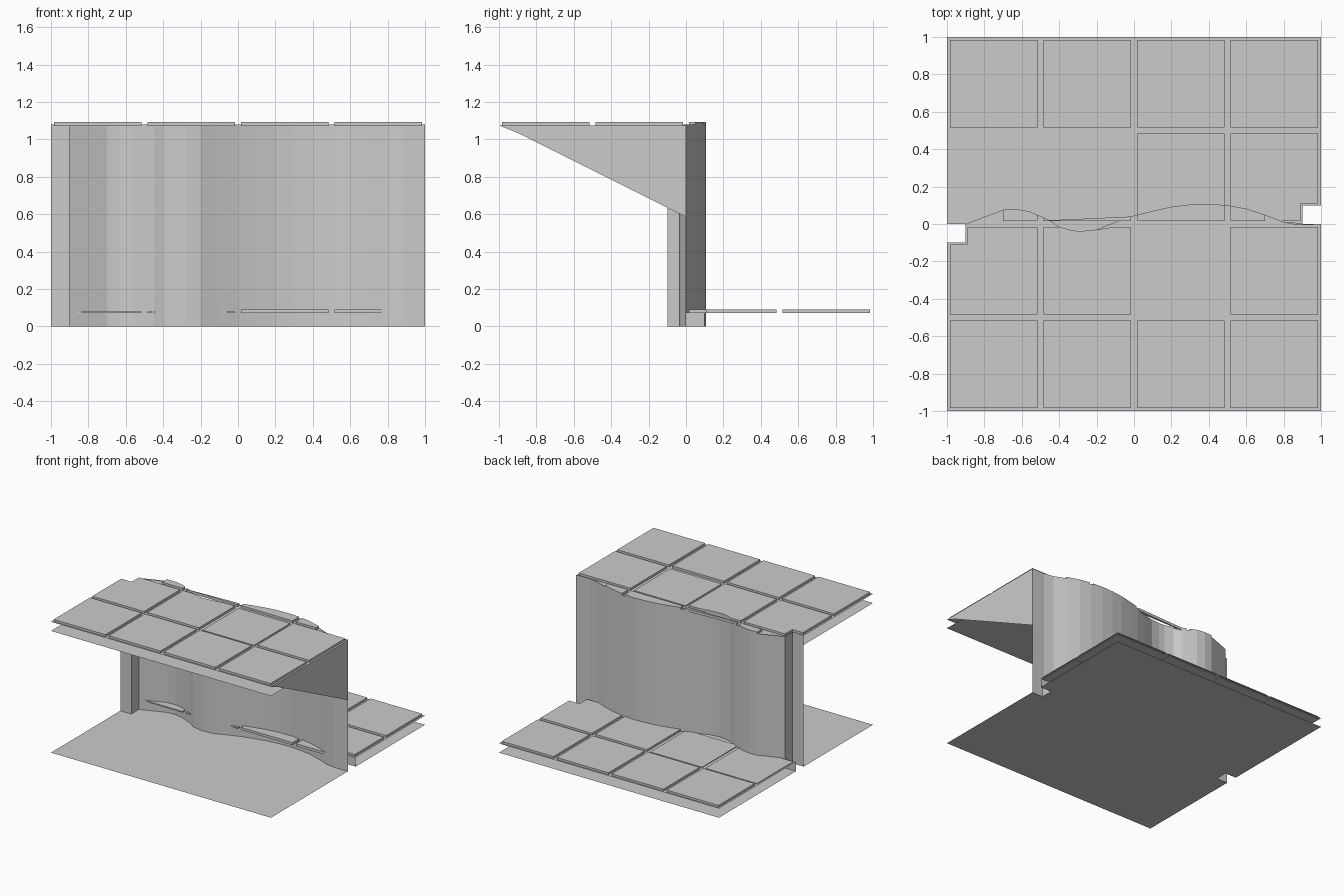
import bpy, bmesh

cube = bpy.data.objects.get("Cube")
if cube:
    bpy.data.objects.remove(cube, do_unlink=True)

stone = bpy.data.materials.new("light_grey_stone")
stone.use_nodes = True
COLOR = (0.6, 0.6, 0.6, 1)
stone.diffuse_color = COLOR
stone.node_tree.nodes["Principled BSDF"].inputs["Base Color"].default_value = COLOR

FLOOR, LEDGE, TOP = 0.075, 1.0, 1.075
N = 0.1   # corner notch size
E = 0.001

# Wavy cliff line, seen from above
WAVE = [(-.9, 0), (-.7, .076), (-.63, .08), (-.56, .068), (-.45, .02), (-.4, -.015),
        (-.33, -.035), (-.28, -.038), (-.2, -.03), (-.1, .01), (0, .045), (.1, .07),
        (.2, .092), (.3, .104), (.4, .107), (.5, .1), (.6, .082), (.7, .05),
        (.8, .01), (.88, -.004), (1, 0)]
CLIFF = [(-1, -N), (-.9, -N)] + WAVE


def finish(name, bm):
    mesh = bpy.data.meshes.new(name)
    bm.to_mesh(mesh)
    bm.free()
    mesh.materials.append(stone)
    obj = bpy.data.objects.new(name, mesh)
    bpy.context.collection.objects.link(obj)
    return obj


def sheet(name, points, z):
    bm = bmesh.new()
    bm.faces.new([bm.verts.new((x, y, z)) for x, y in points])
    return finish(name, bm)


def fence(name, path, z0, z1):
    bm = bmesh.new()
    rows = [[bm.verts.new((x, y, z)) for x, y in path] for z in (z0, z1)]
    for i in range(len(path) - 1):
        bm.faces.new((rows[0][i], rows[0][i + 1], rows[1][i + 1], rows[1][i]))
    return finish(name, bm)


def slab(name, points, z0, z1):
    bm = bmesh.new()
    face = bm.faces.new([bm.verts.new((x, y, z0)) for x, y in points])
    top = bmesh.ops.extrude_face_region(bm, geom=[face])["geom"]
    for v in top:
        if isinstance(v, bmesh.types.BMVert):
            v.co.z = z1
    bmesh.ops.recalc_face_normals(bm, faces=bm.faces[:])
    return finish(name, bm)


def at(path, x):
    # Height of a broken line at x
    for (xa, ya), (xb, yb) in zip(path, path[1:]):
        if xa <= x <= xb and xb > xa:
            return ya + (yb - ya) * (x - xa) / (xb - xa)
    return path[-1][1]


def samples(path, x0, x1):
    return [x0] + [x for x, y in path if x0 < x < x1] + [x1]


# Ground, ledge and floor sheets
sheet("ground_sheet", [(-1, -1), (1, -1), (1, 0), (1 - N, 0), (1 - N, N), (1, N),
                       (1, 1), (-1, 1), (-1, 0), (-1 + N, 0), (-1 + N, -N), (-1, -N)], 0)
for name, z in (("ledge_underside", LEDGE), ("ledge_sheet", TOP)):
    sheet(name, [(-1, -1), (1, -1)] + CLIFF[::-1], z)
sheet("floor_sheet", [(-1, 0)] + [p for p in WAVE if p[0] < .85]
      + [(1 - N, 0), (1 - N, N), (1, N), (1, 1), (-1, 1)], FLOOR)

# Cliff wall, notch walls and side panel
fence("cliff_wall", CLIFF, 0, TOP + .005)
fence("right_notch_wall", [(-1, 0), (-1 + N, 0)], 0, FLOOR)
fence("left_notch_wall", [(1 - N, 0), (1 - N, N), (1, N)], 0, FLOOR)
bm = bmesh.new()
bm.faces.new([bm.verts.new((1, y, z)) for y, z in
              ((-1, TOP), (-.9, 1.035), (0, .585), (0, TOP))])
finish("side_panel", bm)

# Paving: upper tiles stop at the cliff, lower tiles go around the notch
UPPER = [(-1, -.11), (-.89, -.11), (-.89 + E, 0)] + WAVE[1:]
LOWER = [(-1, -1), (.89, -1), (.89 + E, .11), (1, .11)]
SIZE = .47
for col in range(4):
    x0 = -.985 + .5 * col
    x1 = x0 + SIZE
    for row in range(3):
        y0 = -.985 + .5 * row
        height = .008 if (col, row) == (2, 1) else .018
        xs = [x for x in samples(UPPER, x0, x1) if at(UPPER, x) > y0 + .003]
        if len(xs) > 1:
            back = [(x, min(y0 + SIZE, at(UPPER, x))) for x in reversed(xs)]
            slab("upper_tile", [(xs[0], y0), (xs[-1], y0)] + back, TOP - .004, TOP + height)
    for row in range(2):
        y0 = .015 + .5 * row
        height = .006 if row == 0 and col < 2 else .017
        front = [(x, max(y0, at(LOWER, x))) for x in samples(LOWER, x0, x1)]
        slab("lower_tile", front + [(x1, y0 + SIZE), (x0, y0 + SIZE)],
             FLOOR - .004, FLOOR + height)
